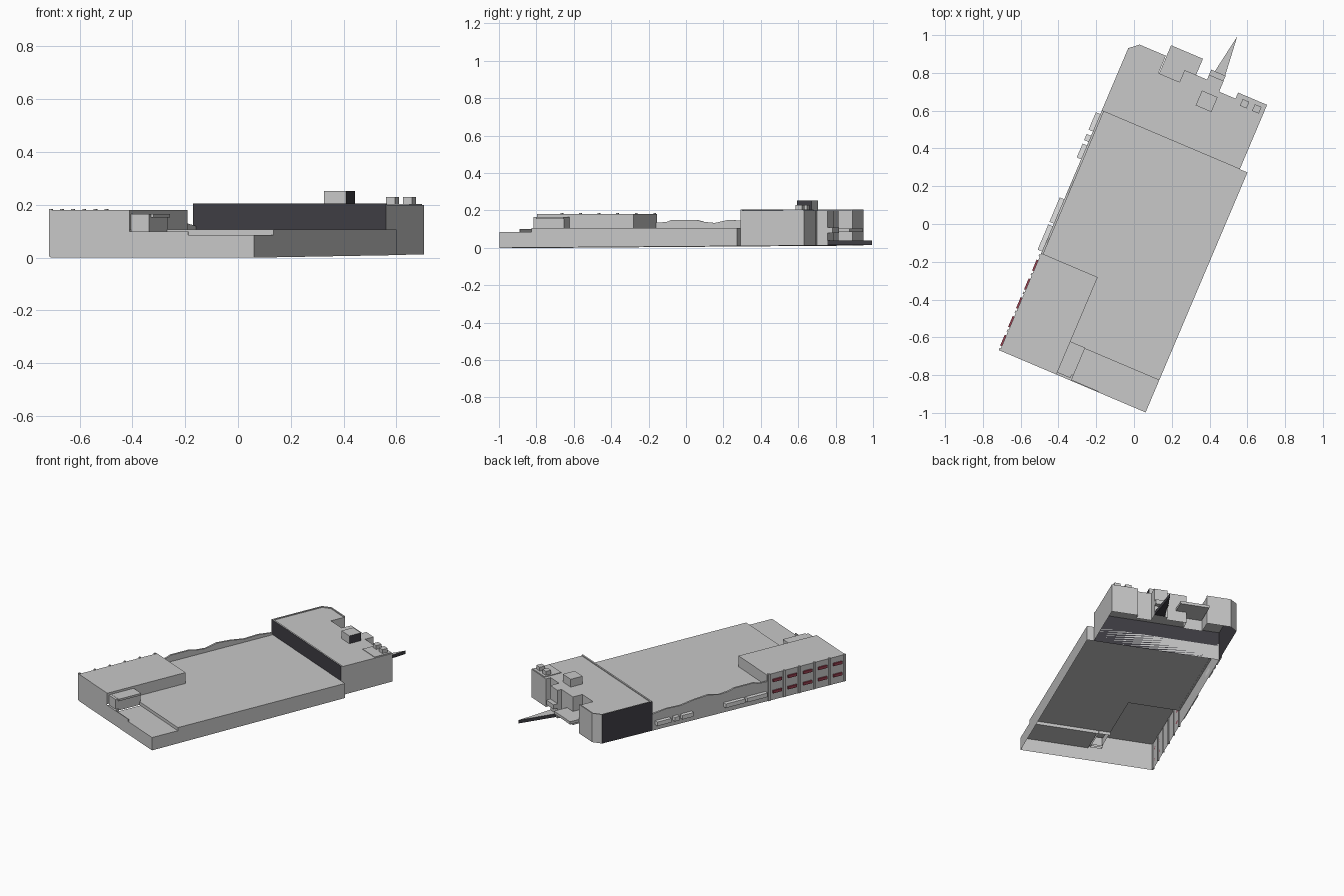
import bpy, bmesh, math

if "Cube" in bpy.data.objects:
    bpy.data.objects.remove(bpy.data.objects["Cube"])

# Everything is modelled in the building's own axes (u across, v along), then turned 23 degrees.
ORIGIN, TURN = (-0.71, -0.67, 0), math.radians(-23)


def material(name, rgb):
    m = bpy.data.materials.new(name)
    m.diffuse_color = (*rgb, 1)
    m.use_nodes = True
    m.node_tree.nodes["Principled BSDF"].inputs["Base Color"].default_value = m.diffuse_color
    return m


GREY = material("light_grey", (0.58, 0.58, 0.58))
CHARCOAL = material("charcoal", (0.05, 0.048, 0.058))
WHITE = material("off_white", (0.76, 0.76, 0.76))
RED = material("muted_red", (0.32, 0.05, 0.08))


def finish(name, bm, mats, rule=None):
    bm.normal_update()
    for f in bm.faces:
        f.material_index = int(bool(rule and rule(f.normal)))
    me = bpy.data.meshes.new(name)
    bm.to_mesh(me)
    bm.free()
    for m in mats:
        me.materials.append(m)
    ob = bpy.data.objects.new(name, me)
    ob.location, ob.rotation_euler = ORIGIN, (0, 0, TURN)
    bpy.context.collection.objects.link(ob)
    return ob


def shell(name, pts, top, bases=None, mats=(GREY,), rule=None):
    """Open-bottomed roof and walls; bases gives each wall's foot height (None = ground)."""
    bm = bmesh.new()
    bm.faces.new([bm.verts.new((u, v, top)) for u, v in pts])
    for i, a in enumerate(pts):
        b = pts[(i + 1) % len(pts)]
        foot = bases[i] if bases else None
        za, zb = [0.007 * p[1] if foot is None else foot for p in (a, b)]
        quad = [(*a, za), (*b, zb), (*b, top), (*a, top)]
        if za < top:
            bm.faces.new([bm.verts.new(q) for q in quad])
    return finish(name, bm, mats, rule)


def prism(name, pts, z0, z1, mats=(GREY,), rule=None):
    bm = bmesh.new()
    lo = [bm.verts.new((u, v, z0)) for u, v in pts]
    hi = [bm.verts.new((u, v, z1)) for u, v in pts]
    bm.faces.new(hi)
    bm.faces.new(lo[::-1])
    for i in range(len(pts)):
        j = (i + 1) % len(pts)
        bm.faces.new((lo[i], lo[j], hi[j], hi[i]))
    return finish(name, bm, mats, rule)


def rect(u0, u1, v0, v1):
    return [(u0, v0), (u1, v0), (u1, v1), (u0, v1)]


def box(name, u0, u1, v0, v1, z0, z1, mats=(GREY,), rule=None):
    return prism(name, rect(u0, u1, v0, v1), z0, z1, mats, rule)


# Main hall, lower front terrace and raised office corner
HALL, TERRACE, OFFICE, STAIR = 0.107, 0.086, 0.18, 0.165
shell("main_hall", [(0, 0.56), (0.325, 0.56), (0.325, 0.185), (0.838, 0.185), (0.838, 1.38), (0, 1.38)],
      HALL, [HALL, HALL, TERRACE, None, None, None])
shell("front_terrace", rect(0.41, 0.838, 0, 0.185), TERRACE, [None, None, TERRACE, TERRACE])
shell("office_block", rect(0, 0.325, 0, 0.56), OFFICE, [None, HALL, HALL, None])
shell("stair_box", rect(0.325, 0.40, 0.012, 0.19), STAIR, [TERRACE, TERRACE, HALL, STAIR])
shell("entrance_post", rect(0.325, 0.41, 0, 0.03), 0.1, [None, TERRACE, TERRACE, 0.1])
box("stair_roof", 0.325, 0.41, 0.03, 0.19, STAIR - 0.012, STAIR + 0.001)
box("terrace_parapet", 0.41, 0.565, 0, 0.006, TERRACE, 0.1)

# Wavy parapet above the left hall wall
wave = [(0.56, 0.135), (0.62, 0.138), (0.65, 0.15), (0.79, 0.15), (0.84, 0.138), (0.9, 0.133),
        (0.98, 0.15), (1.08, 0.143), (1.18, 0.128), (1.28, 0.132), (1.38, 0.12)]
bm = bmesh.new()
near = [bm.verts.new((0, v, z)) for v, z in [(1.38, HALL - 0.001), (0.56, HALL - 0.001)] + wave]
face = bm.faces.new(near)
out = bmesh.ops.extrude_face_region(bm, geom=[face])["geom"]
bmesh.ops.translate(bm, vec=(0.012, 0, 0), verts=[g for g in out if isinstance(g, bmesh.types.BMVert)])
bmesh.ops.recalc_face_normals(bm, faces=bm.faces)
finish("wavy_parapet", bm, (GREY,))

# Left facade: red windows in two rows, pilasters between them, pale window boxes on the hall
for i in range(5):
    v = 0.025 + i * 0.108
    for row, z in enumerate((0.05, 0.125)):
        box(f"red_window_{row}_{i}", -0.009, 0, v, v + 0.062, z, z + 0.018, (RED,))
for i in range(6):
    v = i * 0.108
    box(f"pilaster_{i}", -0.007, 0.004, v, v + 0.012, 0.004, 0.185)
for i, (v0, v1) in enumerate([(0.57, 0.715), (0.73, 0.87), (1.10, 1.18), (1.20, 1.235), (1.26, 1.36)]):
    box(f"hall_window_box_{i}", -0.025, 0, v0, v1, 0.045, 0.072, (WHITE,))

# Rear block: charcoal on its front and left walls, notched back wall
ROOF = 0.2
outline = [(0, 1.38), (0.794, 1.38), (0.794, 1.75), (0.627, 1.75), (0.627, 1.715), (0.533, 1.715),
           (0.533, 1.777), (0.449, 1.777), (0.449, 1.749), (0.32, 1.749), (0.32, 1.68),
           (0.199, 1.68), (0.199, 1.78), (0.048, 1.78), (0, 1.739)]
dark_side = lambda n: n.x < -0.9 or n.y < -0.9
shell("rear_block", outline, ROOF, mats=(GREY, CHARCOAL),
      rule=lambda n: False)
rear = bpy.data.objects["rear_block"].data
for f in rear.polygons:  # only the two outer walls, not the notches
    c = f.center
    if dark_side(f.normal) and (c.x < 0.01 or c.y < 1.39):
        f.material_index = 1
two_tone = (GREY, CHARCOAL)
box("front_rim", 0, 0.794, 1.38, 1.39, ROOF, 0.206, two_tone, dark_side)
box("left_rim", 0, 0.008, 1.39, 1.739, ROOF, 0.206, two_tone, dark_side)
prism("corner_rim", [(0, 1.739), (0.008, 1.736), (0.051, 1.772), (0.199, 1.772), (0.199, 1.78), (0.048, 1.78)],
      ROOF, 0.206)

# Roof equipment
box("roof_hut", 0.447, 0.537, 1.60, 1.685, ROOF, 0.252, two_tone, lambda n: n.x > 0.9)
box("vent_deck", 0.65, 0.787, 1.625, 1.745, ROOF, 0.204)
for i, u in enumerate((0.682, 0.752)):
    box(f"roof_vent_{i}", u - 0.019, u + 0.019, 1.69, 1.728, 0.204, 0.23)

# Rear entrance: canopy, balcony and pointed ramp
box("rear_canopy", 0.203, 0.386, 1.68, 1.842, 0.085, 0.103)
box("rear_balcony", 0.449, 0.532, 1.777, 1.806, 0.08, 0.11)
prism("pointed_ramp", [(0.465, 1.777), (0.532, 1.777), (0.507, 2.022)], 0.016, 0.038,
      two_tone, lambda n: n.z < 0.9)
